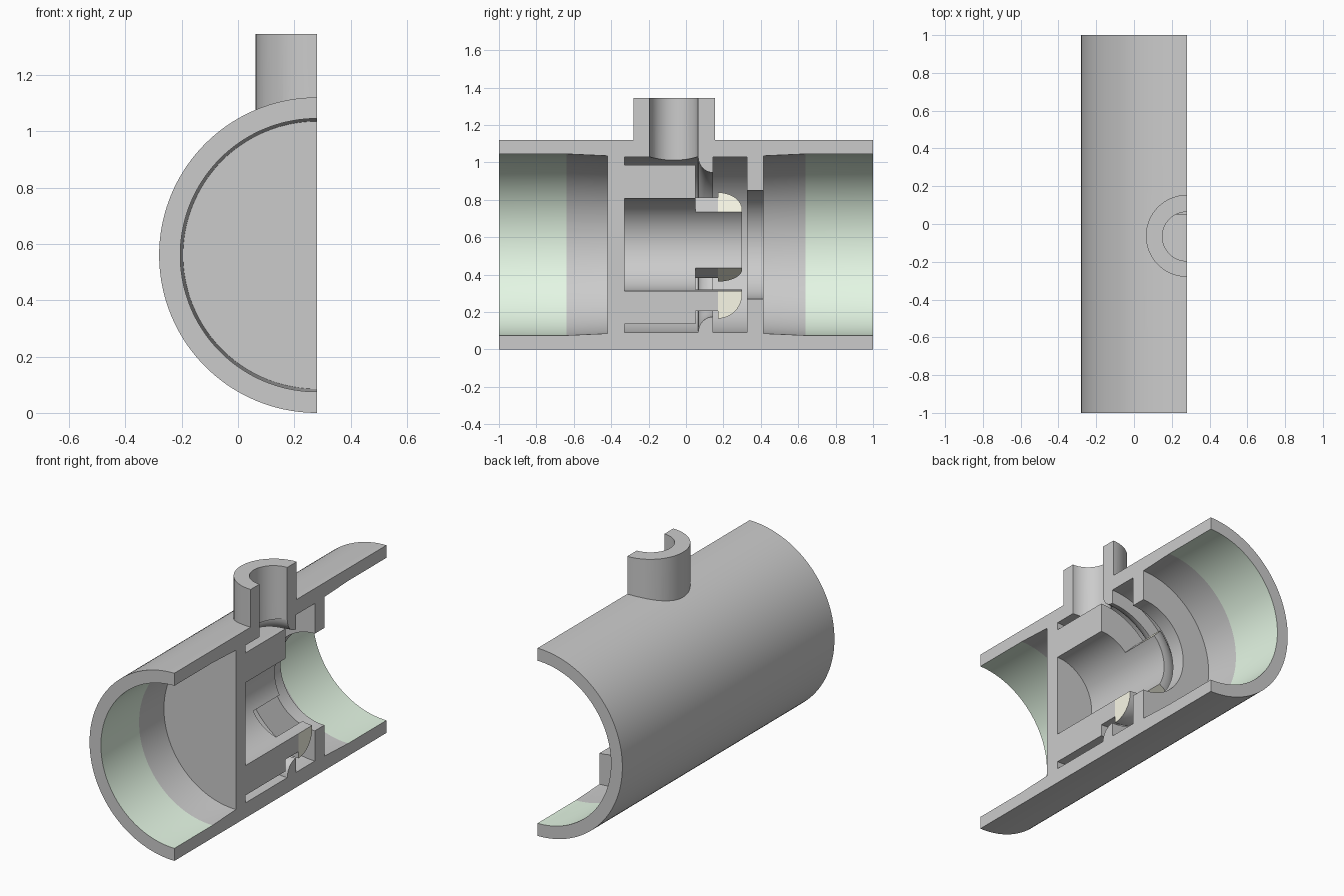
import bpy, bmesh
from math import sin, cos, pi, radians
from mathutils import Matrix, Vector

if "Cube" in bpy.data.objects:
    bpy.data.objects.remove(bpy.data.objects["Cube"])

CX, CZ = 0.28, 0.56          # pipe axis


def material(name, rgb):
    m = bpy.data.materials.new(name)
    m.diffuse_color = (*rgb, 1)
    return m


GREY = material("grey", (0.8, 0.8, 0.8))
GREEN = material("pale_green", (0.78, 0.93, 0.78))
CREAM = material("cream", (0.95, 0.94, 0.80))
GREY.diffuse_color = (0.8, 0.8, 0.8, 1)


def link(name, bm):
    bmesh.ops.recalc_face_normals(bm, faces=bm.faces)
    me = bpy.data.meshes.new(name)
    bm.to_mesh(me)
    bm.free()
    ob = bpy.data.objects.new(name, me)
    bpy.context.collection.objects.link(ob)
    return ob


def revolve(name, profile, a0=0, a1=360, n=144, cap=None):
    """Turn a closed (y, radius) profile about the pipe axis."""
    bm = bmesh.new()
    full = a1 - a0 == 360
    rings = []
    for i in range(n if full else n + 1):
        a = radians(a0 + (a1 - a0) * i / n)
        rings.append([bm.verts.new((CX + r * cos(a), y, CZ + r * sin(a))) for y, r in profile])
    k = len(profile)
    for i in range(n):
        p, q = rings[i], rings[(i + 1) % len(rings)]
        for j in range(k):
            if profile[j][1] or profile[(j + 1) % k][1]:
                bm.faces.new((p[j], p[(j + 1) % k], q[(j + 1) % k], q[j]))
    if not full:
        for ring in (rings[0], rings[-1]):
            bm.faces.new(ring).material_index = 1 if cap else 0
    bmesh.ops.remove_doubles(bm, verts=bm.verts, dist=1e-5)
    ob = link(name, bm)
    if cap:
        ob.data.materials.append(GREY)
        ob.data.materials.append(cap)
    return ob


def post(name, r, y, z0, z1):
    bm = bmesh.new()
    bmesh.ops.create_cone(bm, cap_ends=True, segments=64, radius1=r, radius2=r, depth=z1 - z0,
                          matrix=Matrix.Translation((CX, y, (z0 + z1) / 2)))
    return link(name, bm)


def boolean(ob, cutter, op):
    mod = ob.modifiers.new(op, 'BOOLEAN')
    mod.operation, mod.object, mod.solver = op, cutter, 'EXACT'
    bpy.context.view_layer.objects.active = ob
    bpy.ops.object.modifier_apply(modifier=mod.name)
    bpy.data.objects.remove(cutter)


def smooth(ob):
    bpy.ops.object.select_all(action='DESELECT')
    ob.select_set(True)
    bpy.context.view_layer.objects.active = ob
    bpy.ops.object.shade_smooth_by_angle(angle=radians(25))


# Housing: pipe wall, blind disc, inner tube, rounded lip and holed wall in one profile
lip = [(0.145 - 0.08 * sin(t * pi / 16), 0.47 - 0.085 * cos(t * pi / 16)) for t in range(9)]
profile = [(-1, .56), (1, .56), (1, .485), (.64, .485), (.415, .475), (.415, .29),
           (.325, .29), (.325, .47), (.145, .47), *lip, (-.33, .47), (-.33, .425),
           (.05, .425), (.05, .2475), (-.33, .2475), (-.33, 0), (-.42, 0),
           (-.42, .475), (-.64, .485), (-1, .485)]
housing = revolve("housing", profile)

# Outlet spout on top, bored through the wall into the ring cavity
boolean(housing, post("spout", 0.217, -0.063, 1.05, 1.345), 'UNION')
boolean(housing, post("spout_bore", 0.13, -0.066, 0.992, 1.5), 'DIFFERENCE')

# Cut away the near half
bm = bmesh.new()
bmesh.ops.create_cube(bm, size=4, matrix=Matrix.Translation((CX + 2, 0, CZ)))
boolean(housing, link("section_cutter", bm), 'DIFFERENCE')

# Green sockets at both ends
housing.data.materials.clear()
housing.data.materials.append(GREY)
housing.data.materials.append(GREEN)
for f in housing.data.polygons:
    vs = [housing.data.vertices[i].co for i in f.vertices]
    socket = all(abs(v.y) > 0.639 and Vector((v.x - CX, v.z - CZ)).length < 0.49 for v in vs)
    f.material_index = 1 if socket else 0
smooth(housing)

# Snap fingers with rounded heads on the end of the inner tube
stem = [(.05, .2475), (.17, .2475), (.17, .355), (.05, .355)]
head = [(.17, .2475), (.30, .2475)] + [
    (.17 + .13 * cos(t * pi / 20), .265 + .13 * sin(t * pi / 20)) for t in range(11)]
for i, (a0, a1) in enumerate([(135, 210), (255, 270)]):
    n = (a1 - a0) * 2 // 5
    smooth(revolve(f"finger_stem_{i + 1}", stem, a0, a1, n))
    smooth(revolve(f"finger_head_{i + 1}", head, a0, a1, n, CREAM))

for m in bpy.data.materials:
    if m.users and not m.is_grease_pencil:
        m.use_nodes = True
        m.node_tree.nodes["Principled BSDF"].inputs["Base Color"].default_value = m.diffuse_color
